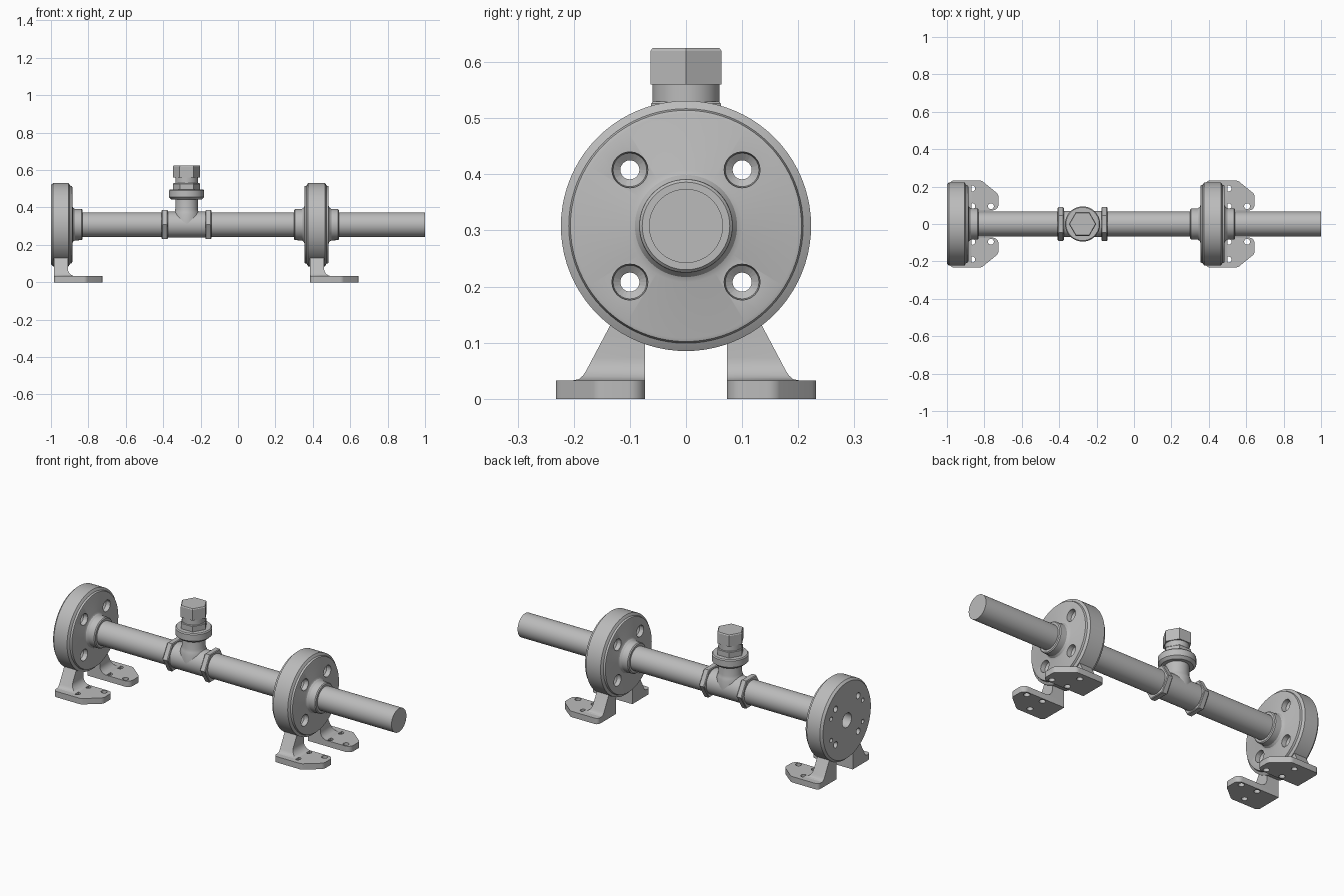
import bpy, bmesh
from math import sin, cos, pi
from mathutils import Vector

if "Cube" in bpy.data.objects:
    bpy.data.objects.remove(bpy.data.objects["Cube"])

steel = bpy.data.materials.new("grey steel")
steel.use_nodes = True
GREY = (0.5, 0.5, 0.5, 1)
steel.diffuse_color = GREY
steel.node_tree.nodes["Principled BSDF"].inputs["Base Color"].default_value = GREY

AXIS_Z = 0.308      # height of the pipe centre line
TEE_X = -0.275
PITCH = 1.37        # distance between the two flanges


def finish(name, bm):
    bmesh.ops.remove_doubles(bm, verts=bm.verts, dist=1e-5)
    bmesh.ops.recalc_face_normals(bm, faces=bm.faces)
    mesh = bpy.data.meshes.new(name)
    bm.to_mesh(mesh)
    bm.free()
    mesh.materials.append(steel)
    ob = bpy.data.objects.new(name, mesh)
    bpy.context.collection.objects.link(ob)
    return ob


def activate(ob):
    bpy.ops.object.select_all(action='DESELECT')
    ob.select_set(True)
    bpy.context.view_layer.objects.active = ob


def smooth(ob):
    activate(ob)
    bpy.ops.object.shade_smooth_by_angle(angle=pi / 6)


def add_lathe(bm, profile, axis, centre, sides):
    """Revolve (position, radius) points about a line parallel to an axis."""
    rings = []
    for t, r in profile:
        ring = []
        for i in range(sides):
            a = 2 * pi * i / sides
            u, v = r * cos(a), r * sin(a)
            p = (t, u, v) if axis == 'X' else (u, v, t)
            ring.append(bm.verts.new(Vector(p) + Vector(centre)))
        rings.append(ring)
    for a, b in zip(rings, rings[1:]):
        for i in range(sides):
            j = (i + 1) % sides
            bm.faces.new((a[i], a[j], b[j], b[i]))
    bm.faces.new(rings[0])
    bm.faces.new(rings[-1])


def lathe(name, profile, axis='X', centre=(0, 0, AXIS_Z), sides=64):
    bm = bmesh.new()
    add_lathe(bm, profile, axis, centre, sides)
    ob = finish(name, bm)
    smooth(ob)
    return ob


def prism(name, points, axis, lo, hi):
    """Extrude an outline along an axis."""
    place = {'X': lambda a, b, t: (t, a, b), 'Y': lambda a, b, t: (a, t, b),
             'Z': lambda a, b, t: (a, b, t)}[axis]
    bm = bmesh.new()
    low = [bm.verts.new(place(a, b, lo)) for a, b in points]
    high = [bm.verts.new(place(a, b, hi)) for a, b in points]
    bm.faces.new(low)
    bm.faces.new(high)
    for i in range(len(low)):
        j = (i + 1) % len(low)
        bm.faces.new((low[i], low[j], high[j], high[i]))
    return finish(name, bm)


def boolean(ob, other, operation='DIFFERENCE'):
    activate(ob)
    mod = ob.modifiers.new("cut", 'BOOLEAN')
    mod.operation, mod.object, mod.solver = operation, other, 'EXACT'
    bpy.ops.object.modifier_apply(modifier=mod.name)
    bpy.data.objects.remove(other)
    smooth(ob)


def bar(lo, hi, r, c=0.006):
    """Profile of a cylinder with chamfered ends."""
    return [(lo, r - c), (lo + c, r), (hi - c, r), (hi, r - c)]


def arc(cx, cy, r, start, end, n=6):
    return [(cx + r * cos(start + (end - start) * i / n),
             cy + r * sin(start + (end - start) * i / n)) for i in range(n + 1)]


# Pipe
lathe("pipe", [(-0.86, 0.066), (1, 0.066)])

# Hub and rim half-profile shared by both flanges, running outwards in +x
hub = [(0, 0.223), (0.006, 0.213), (0.008, 0.209), (0.018, 0.206), (0.02, 0.2),
       (0.02, 0.1), (0.024, 0.091), (0.034, 0.084), (0.07, 0.083), (0.075, 0.078)]


def bolt_holes(name, lo, hi, both):
    """Four countersunk through holes in one cutter."""
    bm = bmesh.new()
    left = [(lo - 0.01, 0.032), (lo + 0.025, 0.032), (lo + 0.035, 0.017)]
    profile = left if both else [(lo - 0.01, 0.017)]
    profile = profile + [(hi - 0.035, 0.017), (hi - 0.025, 0.03), (hi + 0.01, 0.033)]
    for y in (-0.1, 0.1):
        for z in (-0.1, 0.1):
            add_lathe(bm, profile, 'X', (0, y, AXIS_Z + z), 24)
            if not both:
                # Blind mounting holes on the end face
                add_lathe(bm, [(-1.01, 0.012), (-0.96, 0.012)], 'X',
                          (0, y * 1.4, AXIS_Z + z * 0.6), 16)
    return finish(name, bm)


# End flange with a blind bore
end_flange = lathe("end_flange",
                   [(-0.86, 0), (-0.86, 0.04), (-1, 0.04), (-1, 0.212), (-0.988, 0.223)]
                   + [(-0.906 + t, r) for t, r in hub] + [(-0.831, 0)], sides=80)
boolean(end_flange, bolt_holes("end_hole_cutter", -1, -0.886, False))

# Middle flange with a hub on each side
middle_flange = lathe("middle_flange", [(0.375 - t, r) for t, r in reversed(hub)]
                      + [(0.465 + t, r) for t, r in hub], sides=80)
boolean(middle_flange, bolt_holes("middle_hole_cutter", 0.355, 0.485, True))

# Feet: a drilled plate with a tapered, filleted web rising into the flange
plate_outline = (arc(-0.965, 0.212, 0.02, pi, pi / 2) + arc(-0.825, 0.202, 0.03, pi / 2, pi / 4)
                 + arc(-0.755, 0.145, 0.03, pi / 4, 0) + arc(-0.755, 0.103, 0.03, 0, -pi / 2)
                 + [(-0.985, 0.073)])
web_side = ([(-0.985, 0.02), (-0.985, 0.14), (-0.91, 0.14)]
            + arc(-0.87, 0.073, 0.04, pi, 1.5 * pi) + [(-0.87, 0.02)])
web_front = [(0.073, 0.01), (0.073, 0.15), (0.125, 0.15), (0.178, 0.05),
             (0.184, 0.041), (0.191, 0.035), (0.205, 0.032), (0.205, 0.01)]

for flange, dx in (("end", 0), ("middle", PITCH)):
    for side, s in (("left", 1), ("right", -1)):
        plate = prism(f"{flange}_{side}_foot_plate",
                      [(x + dx, y * s) for x, y in plate_outline], 'Z', 0, 0.033)
        bm = bmesh.new()
        for x, y in ((-0.865, 0.19), (-0.865, 0.095), (-0.765, 0.095)):
            add_lathe(bm, [(-0.01, 0.016), (0.05, 0.016)], 'Z', (x + dx, y * s, 0), 20)
        boolean(plate, finish("foot_hole_cutter", bm))
        # The web stays inside the flange at its top
        web = prism(f"{flange}_{side}_foot_web",
                    [(x + dx, z) for x, z in web_side], 'Y', 0.03 * s, 0.25 * s)
        shape = prism("web_shape", [(y * s, z) for y, z in web_front],
                      'X', dx - 1.05, dx - 0.8)
        boolean(web, shape, 'INTERSECT')

# Tee fitting: round run, hexagonal ends, flared branch
lathe("tee_body", [(TEE_X - 0.12, 0.07), (TEE_X + 0.12, 0.07)])
for side, s in (("left", 1), ("right", -1)):
    lo, hi = sorted((TEE_X + 0.1 * s, TEE_X + 0.133 * s))
    lathe(f"tee_{side}_hex", bar(lo, hi, 0.09, 0.004), sides=6)
TOP = (TEE_X, 0, 0)
lathe("tee_branch", [(AXIS_Z, 0.07), (0.36, 0.07), (0.375, 0.064), (0.39, 0.06), (0.46, 0.06)],
      'Z', TOP, 48)

# Collar, neck and hexagonal cap on the branch
lathe("branch_collar", [(0.442, 0.08), (0.455, 0.094), (0.49, 0.094), (0.496, 0.089)],
      'Z', TOP, 48)
lathe("lower_hex", bar(0.49, 0.53, 0.072, 0.004), 'Z', TOP, 6)
lathe("neck", [(0.5, 0.06), (0.57, 0.06)], 'Z', TOP, 48)
lathe("cap_hex", [(0.56, 0.073), (0.62, 0.073), (0.625, 0.069)], 'Z', TOP, 6)
